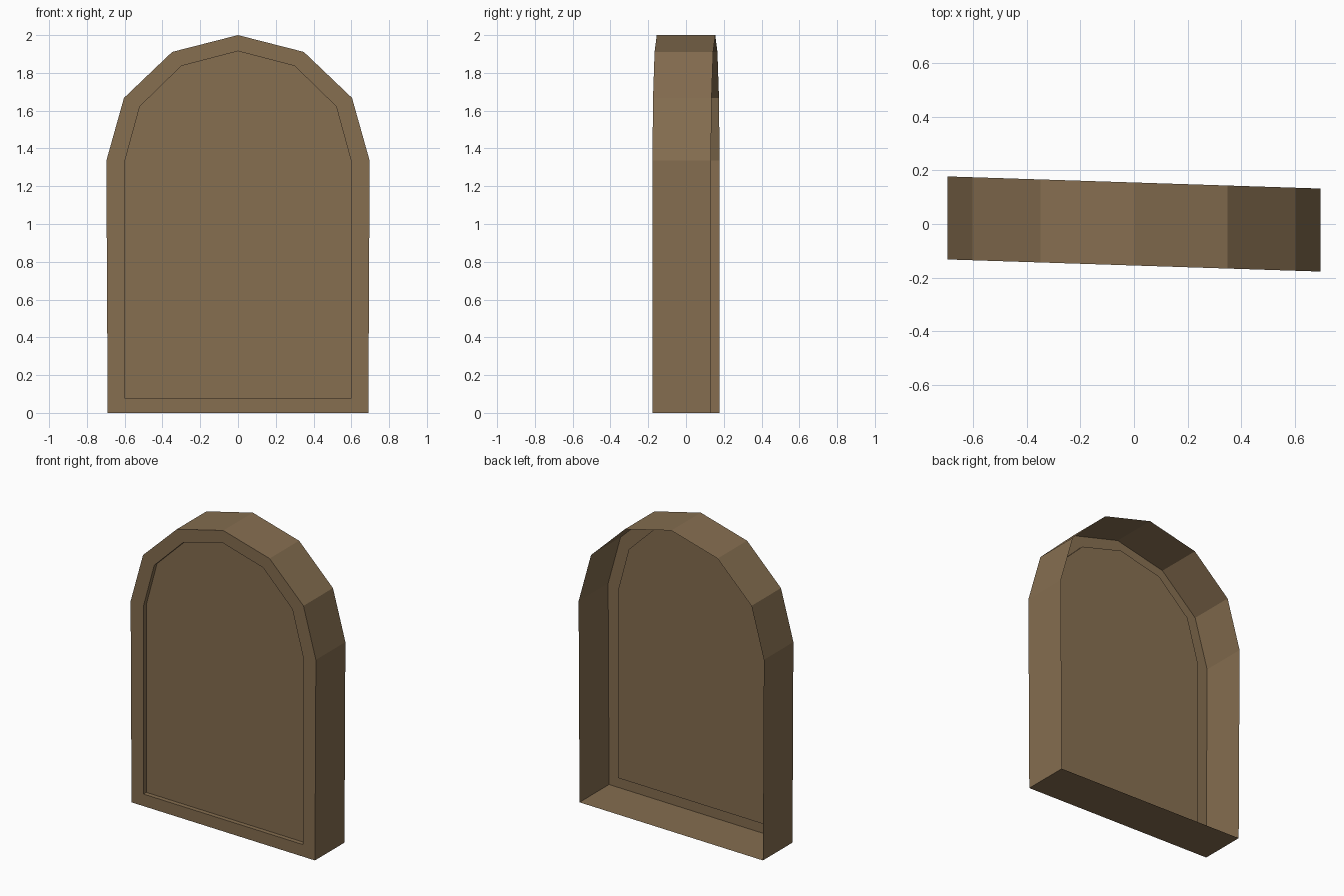
import bpy, bmesh, math

if "Cube" in bpy.data.objects:
    bpy.data.objects.remove(bpy.data.objects["Cube"])

SKEW = -0.0325   # the slab is slightly slanted in plan
FRONT, BACK, RECESS = -0.155, 0.155, 0.03


def arch(bottom_half, half, base, spring, rise):
    """Arch outline: two straight legs and a six-segment head."""
    pts = [(-bottom_half, base)]
    for i in range(7):
        a = math.pi * (1 - i / 6)
        pts.append((half * math.cos(a), spring + rise * math.sin(a)))
    pts.append((bottom_half, base))
    return pts


bm = bmesh.new()


def ring(outline, y):
    return [bm.verts.new((x, y + SKEW * x, z)) for x, z in outline]


def bridge(a, b):
    n = len(a)
    for i in range(n):
        j = (i + 1) % n
        bm.faces.new((a[i], a[j], b[j], b[i]))


outer = arch(0.69, 0.697, 0.0, 1.335, 0.665)
inner = arch(0.60, 0.60, 0.08, 1.33, 0.585)

# Outer shell (open at the back), front rim, recess edge and panel
back = ring(outer, BACK)
front = ring(outer, FRONT)
lip = ring(inner, FRONT)
panel = ring(inner, FRONT + RECESS)
bridge(back, front)
bridge(front, lip)
bridge(lip, panel)
panel_face = bm.faces.new(panel)
bm.normal_update()
if panel_face.normal.y > 0:
    bmesh.ops.reverse_faces(bm, faces=bm.faces[:])

mesh = bpy.data.meshes.new("arched_panel")
bm.to_mesh(mesh)
bm.free()

brown = bpy.data.materials.new("brown")
brown.diffuse_color = (0.235, 0.155, 0.08, 1)
brown.use_nodes = True
brown.node_tree.nodes["Principled BSDF"].inputs["Base Color"].default_value = brown.diffuse_color
mesh.materials.append(brown)
obj = bpy.data.objects.new("arched_panel", mesh)
bpy.context.collection.objects.link(obj)
